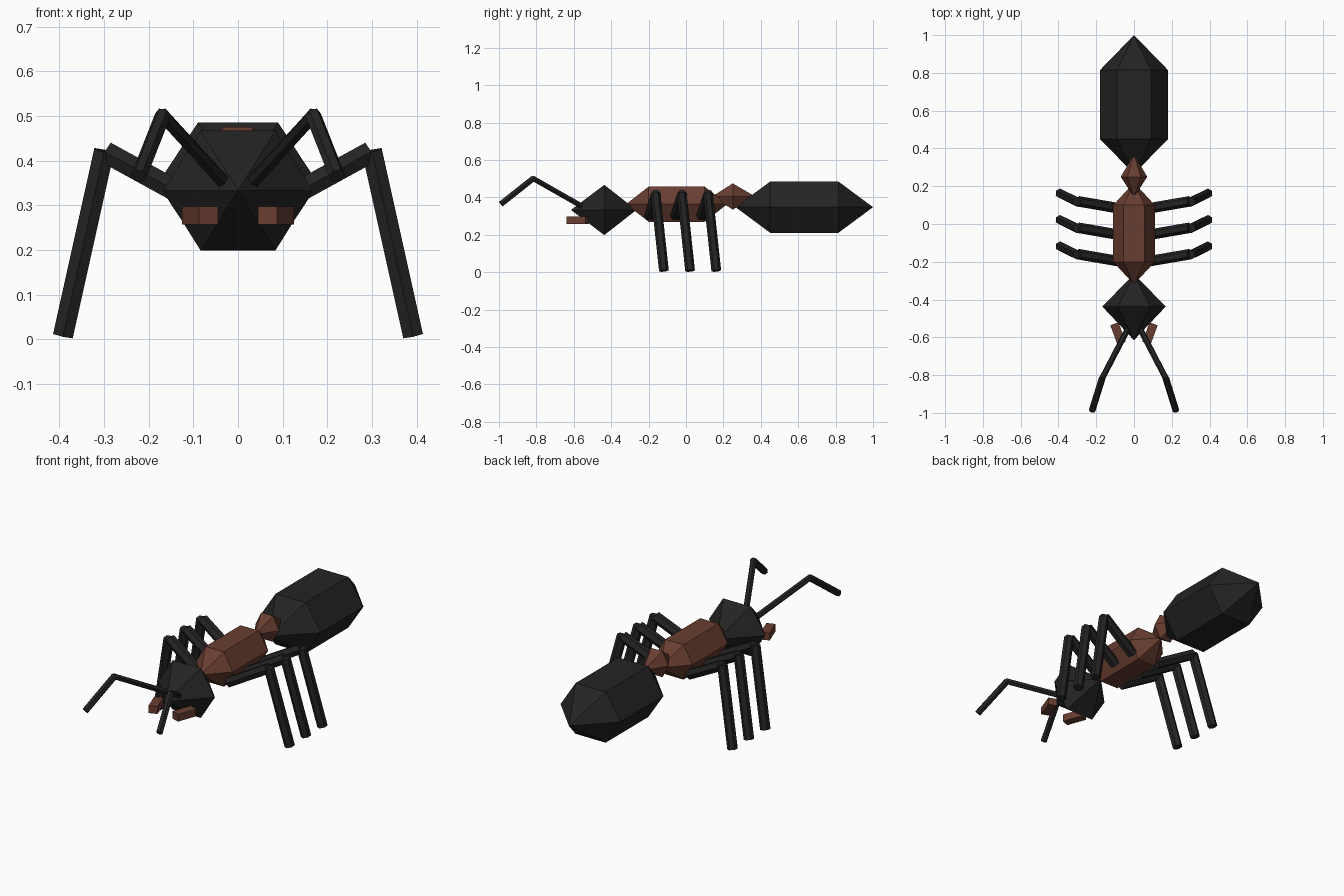
import bpy, bmesh, math
from mathutils import Vector, Matrix

if "Cube" in bpy.data.objects:
    bpy.data.objects.remove(bpy.data.objects["Cube"])


def material(name, rgb):
    m = bpy.data.materials.new(name)
    m.diffuse_color = (*rgb, 1)
    m.use_nodes = True
    m.node_tree.nodes["Principled BSDF"].inputs["Base Color"].default_value = m.diffuse_color
    return m


BLACK = material("black shell", (0.017, 0.017, 0.017))
BROWN = material("reddish brown", (0.14, 0.047, 0.03))


def finish(bm, name, mat):
    bmesh.ops.recalc_face_normals(bm, faces=bm.faces)
    me = bpy.data.meshes.new(name)
    bm.to_mesh(me)
    bm.free()
    me.materials.append(mat)
    ob = bpy.data.objects.new(name, me)
    bpy.context.collection.objects.link(ob)
    return ob


def spindle(name, mat, z, rx, half_height, tip0, rings, tip1):
    """Six-sided body segment along y, pointed at both ends."""
    bm = bmesh.new()
    loops = []
    for y in rings:
        loops.append([bm.verts.new((rx * math.cos(i * math.pi / 3), y,
                                    z + half_height / math.sin(math.pi / 3) * math.sin(i * math.pi / 3)))
                      for i in range(6)])
    a, b = bm.verts.new((0, tip0, z)), bm.verts.new((0, tip1, z))
    for i in range(6):
        j = (i + 1) % 6
        bm.faces.new((a, loops[0][i], loops[0][j]))
        bm.faces.new((b, loops[-1][i], loops[-1][j]))
        for p, q in zip(loops, loops[1:]):
            bm.faces.new((p[i], p[j], q[j], q[i]))
    return finish(bm, name, mat)


def rod(name, mat, start, end, r, ref):
    """Six-sided rod between two points, with one edge turned toward ref."""
    start, end = Vector(start), Vector(end)
    d = (end - start).normalized()
    u = (Vector(ref) - d * d.dot(Vector(ref))).normalized()
    v = d.cross(u)
    bm = bmesh.new()
    lo, hi = [[bm.verts.new(c + r * (u * math.cos(i * math.pi / 3) + v * math.sin(i * math.pi / 3)))
               for i in range(6)] for c in (start, end)]
    bm.faces.new(lo)
    bm.faces.new(hi)
    for i in range(6):
        j = (i + 1) % 6
        bm.faces.new((lo[i], lo[j], hi[j], hi[i]))
    return finish(bm, name, mat)


# Body segments
spindle("abdomen", BLACK, 0.348, 0.18, 0.137, 0.265, (0.45, 0.815), 1.0)
spindle("waist", BROWN, 0.405, 0.07, 0.07, 0.14, (0.25,), 0.37)
spindle("thorax", BROWN, 0.364, 0.11, 0.094, -0.32, (-0.20, 0.10), 0.22)
spindle("head", BLACK, 0.333, 0.168, 0.134, -0.615, (-0.437,), -0.265)

for side, s in (("left", -1), ("right", 1)):
    # Three legs per side
    for label, y in (("front", -0.16), ("middle", -0.02), ("rear", 0.12)):
        rod(f"{label}_{side}_upper_leg", BLACK,
            (s * 0.08, y - 0.037, 0.30), (s * 0.295, y, 0.418), 0.028, (0, 1, 0))
        rod(f"{label}_{side}_lower_leg", BLACK,
            (s * 0.30, y - 0.003, 0.422), (s * 0.392, y + 0.042, 0.008), 0.026, (0, 1, 0))

    # Bent antenna
    elbow = (s * 0.17, -0.82, 0.503)
    rod(f"{side}_antenna_base", BLACK, (s * 0.035, -0.56, 0.355), elbow, 0.016, (1, 0, 0))
    rod(f"{side}_antenna_tip", BLACK, (s * 0.168, -0.815, 0.503),
        (s * 0.222, -0.988, 0.366), 0.018, (1, 0, 0))

    # Mandible block, toed inward
    bm = bmesh.new()
    bmesh.ops.create_cube(bm, size=1, matrix=(
        Matrix.Translation((s * 0.085, -0.58, 0.277))
        @ Matrix.Rotation(math.radians(-20 * s), 4, "Z")
        @ Matrix.Diagonal((0.046, 0.11, 0.04, 1))))
    finish(bm, f"{side}_mandible", BROWN)
